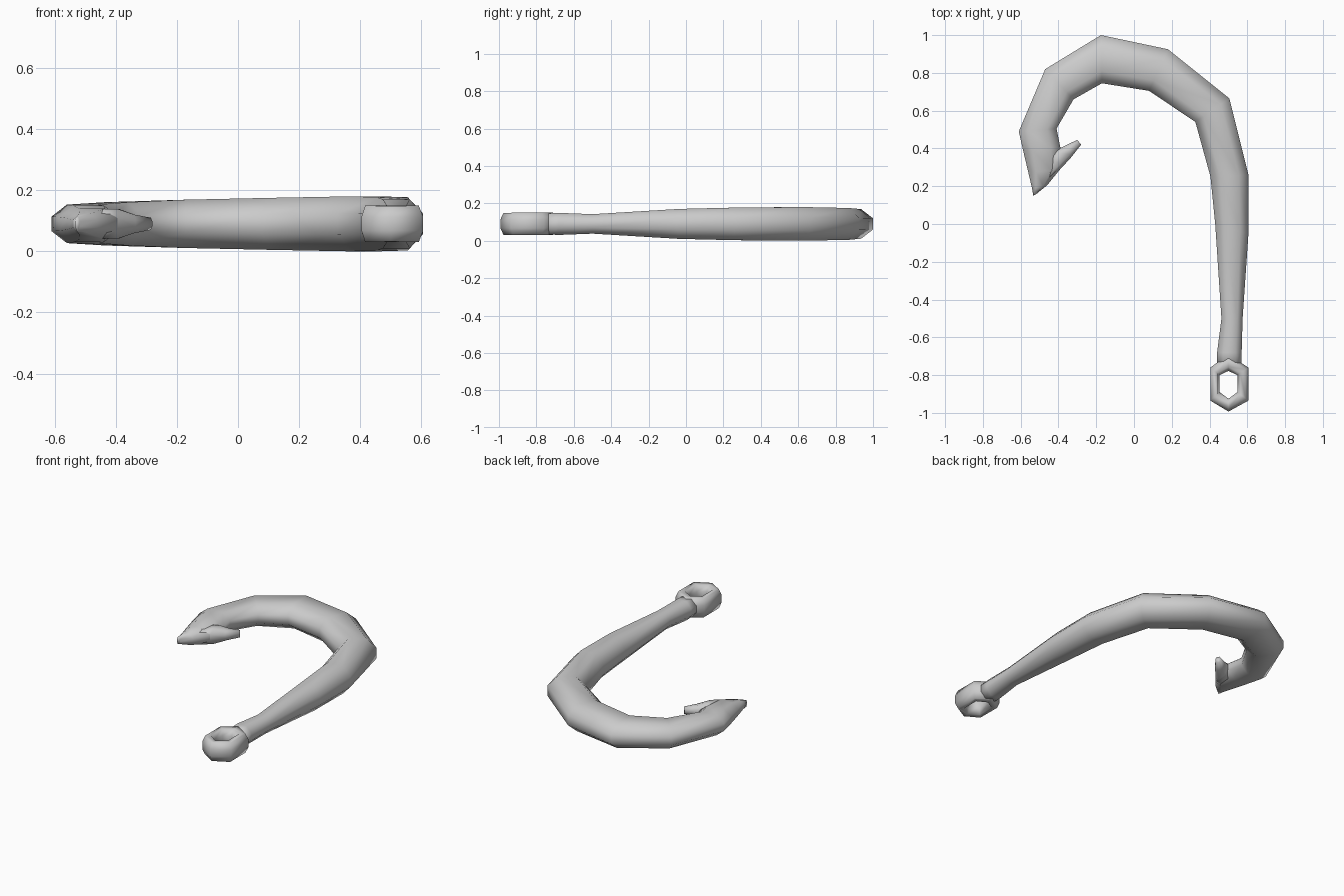
import bpy, bmesh
from mathutils import Vector

if "Cube" in bpy.data.objects:
    bpy.data.objects.remove(bpy.data.objects["Cube"])

MID = 0.09  # height of the hook's central plane


def section(bm, outer, inner, h):
    """Octagonal ring spanning two outline points, half height h."""
    o, i = Vector((*outer, MID)), Vector((*inner, MID))
    c, half = (o + i) / 2, (o - i) / 2
    shape = [(1, .38), (.5, 1), (-.5, 1), (-1, .38),
             (-1, -.38), (-.5, -1), (.5, -1), (1, -.38)]
    return [bm.verts.new(c + half * u + Vector((0, 0, h * v))) for u, v in shape]


def loft(name, rows, closed=False):
    bm = bmesh.new()
    rings = [section(bm, *r) for r in rows]
    pairs = list(zip(rings, rings[1:]))
    if closed:
        pairs.append((rings[-1], rings[0]))
    for a, b in pairs:
        for k in range(8):
            n = (k + 1) % 8
            bm.faces.new((a[k], a[n], b[n], b[k]))
    if not closed:
        bm.faces.new(rings[0])
        bm.faces.new(rings[-1])
    bmesh.ops.recalc_face_normals(bm, faces=bm.faces)
    for f in bm.faces:
        f.smooth = True
    me = bpy.data.meshes.new(name)
    bm.to_mesh(me)
    bm.free()
    ob = bpy.data.objects.new(name, me)
    bpy.context.collection.objects.link(ob)
    return ob


# Shank, bend and point: outer edge, inner edge, half height
loft("hook_body", [
    ((.57, -.76), (.44, -.76), .055),
    ((.57, -.68), (.44, -.68), .059),
    ((.575, -.5), (.463, -.5), .052),
    ((.606, -.05), (.43, 0), .08),
    ((.606, .26), (.405, .25), .087),
    ((.505, .665), (.325, .54), .09),
    ((.18, .925), (.08, .705), .085),
    ((-.175, 1.0), (-.17, .745), .079),
    ((-.47, .82), (-.32, .66), .071),
    ((-.61, .49), (-.41, .505), .063),
    ((-.586, .385), (-.39, .405), .06),
    ((-.56, .275), (-.395, .285), .05),
    ((-.54, .19), (-.46, .205), .034),
    ((-.533, .15), (-.518, .158), .022),
])

# Barb pointing back from the tip
loft("barb", [
    ((-.43, .40), (-.45, .225), .048),
    ((-.385, .405), (-.395, .285), .048),
    ((-.345, .425), (-.335, .35), .03),
    ((-.30, .445), (-.28, .42), .02),
])

# Six-sided eye at the end of the shank
loft("eye", [
    ((.5, -.993), (.5, -.925), .058),
    ((.606, -.935), (.547, -.89), .06),
    ((.606, -.76), (.547, -.80), .06),
    ((.5, -.69), (.5, -.778), .06),
    ((.404, -.76), (.453, -.80), .06),
    ((.404, -.935), (.453, -.89), .06),
], closed=True)
